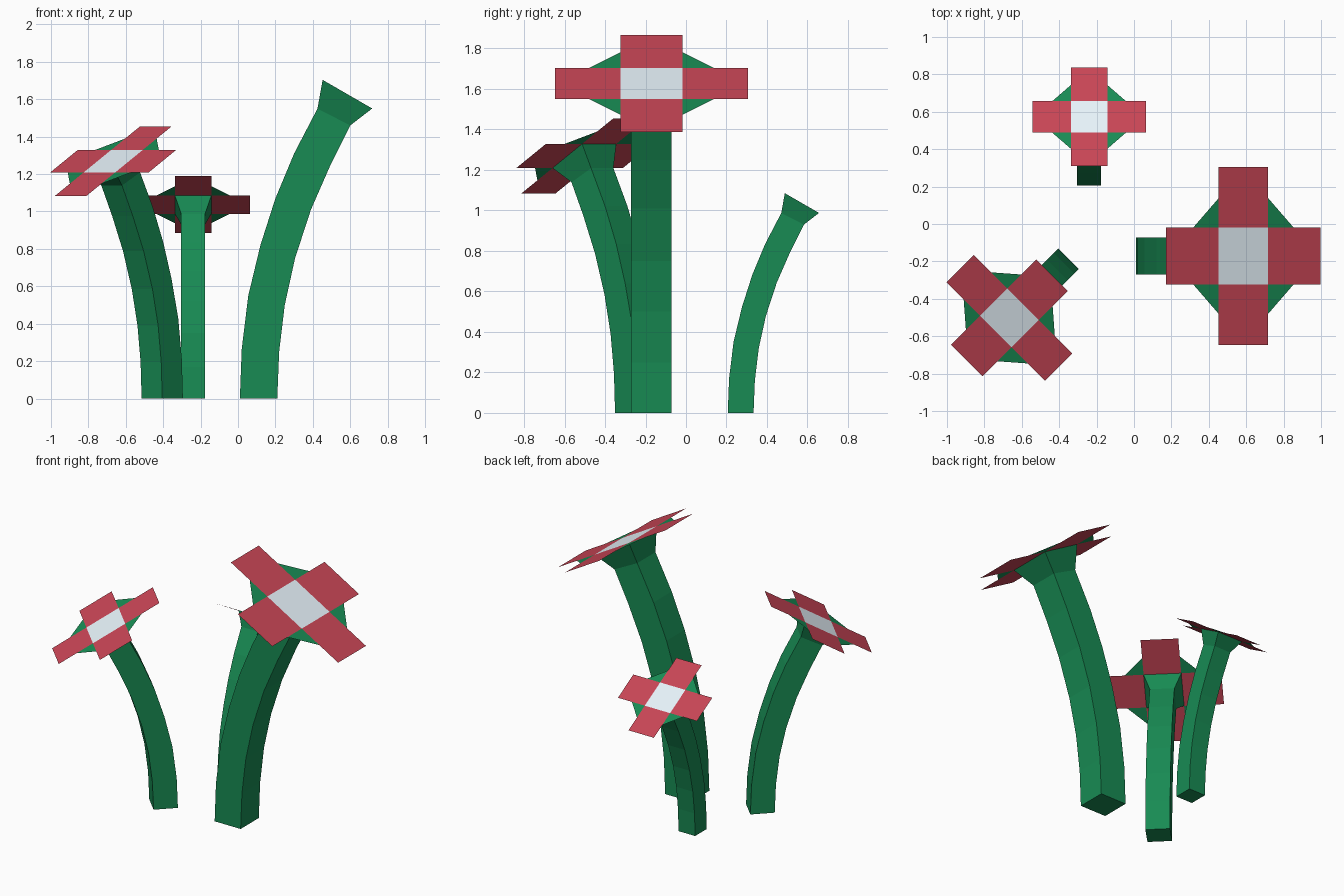
import bpy, bmesh
from math import radians
from mathutils import Matrix, Vector

if "Cube" in bpy.data.objects:
    bpy.data.objects.remove(bpy.data.objects["Cube"])


def material(name, color):
    m = bpy.data.materials.new(name)
    m.diffuse_color = (*color, 1)
    m.use_nodes = True
    m.node_tree.nodes["Principled BSDF"].inputs["Base Color"].default_value = m.diffuse_color
    return m


GREEN = material("green", (0.009, 0.26, 0.088))
RED = material("red", (0.58, 0.06, 0.092))
WHITE = material("white", (0.8, 0.9, 0.96))

# Stem side profile: inner edge (x, z) and outer edge (x, z) of each ring
PROFILE = [
    ((-0.10, 0.00), (0.10, 0.00)), ((-0.09, 0.265), (0.11, 0.25)),
    ((-0.055, 0.55), (0.14, 0.50)), ((0.01, 0.82), (0.195, 0.75)),
    ((0.09, 1.07), (0.28, 1.01)), ((0.19, 1.31), (0.385, 1.25)),
    ((0.315, 1.55), (0.49, 1.46)),
]
C, S, R = 0.153, 0.309, 0.477      # centre half-size, sepal reach, petal reach
HEAD = Matrix.Translation((0.475, 0, 1.627)) @ Matrix.Rotation(radians(30), 4, 'Y')


def build(name, faces, mat, matrix):
    """Object from polygons, with shared corners welded."""
    bm = bmesh.new()
    for f in faces:
        bm.faces.new([bm.verts.new(p) for p in f])
    bmesh.ops.remove_doubles(bm, verts=bm.verts, dist=1e-4)
    mesh = bpy.data.meshes.new(name)
    bm.to_mesh(mesh)
    bm.free()
    mesh.materials.append(mat)
    ob = bpy.data.objects.new(name, mesh)
    ob.matrix_world = matrix
    bpy.context.collection.objects.link(ob)


def around(poly):
    """Repeat a flat polygon four times around the head axis."""
    return [[Matrix.Rotation(radians(90 * k), 3, 'Z') @ Vector((*p, 0)) for p in poly]
            for k in range(4)]


def stem_faces():
    rings = [[Vector((a[0], -0.1, a[1])), Vector((b[0], -0.1, b[1])),
              Vector((b[0], 0.1, b[1])), Vector((a[0], 0.1, a[1]))] for a, b in PROFILE]
    # flared end meets the flower centre
    rings.append([HEAD @ Vector((x * C, y * C, 0))
                  for x, y in ((-1, -1), (1, -1), (1, 1), (-1, 1))])
    faces = [rings[0][::-1]]
    for lo, hi in zip(rings, rings[1:]):
        for i in range(4):
            j = (i + 1) % 4
            faces.append([lo[i], lo[j], hi[j], hi[i]])
    return faces


def flower(label, x, y, scale, heading):
    base = (Matrix.Translation((x, y, 0)) @ Matrix.Rotation(radians(heading), 4, 'Z')
            @ Matrix.Scale(scale, 4))
    head = base @ HEAD
    build(label + "_stem", stem_faces(), GREEN, base)
    build(label + "_sepals", around([(C, C), (S, C), (C, S)]), GREEN, head)
    build(label + "_petals", around([(C, -C), (R, -C), (R, C), (C, C)]), RED, head)
    build(label + "_flower_center",
          [[(-C, -C, 0), (C, -C, 0), (C, C, 0), (-C, C, 0)]], WHITE, head)


flower("large", 0.11, -0.171, 1.0, 0)
flower("small", -0.24, 0.27, 0.637, 90)
flower("medium", -0.405, -0.24, 0.78, 225)
